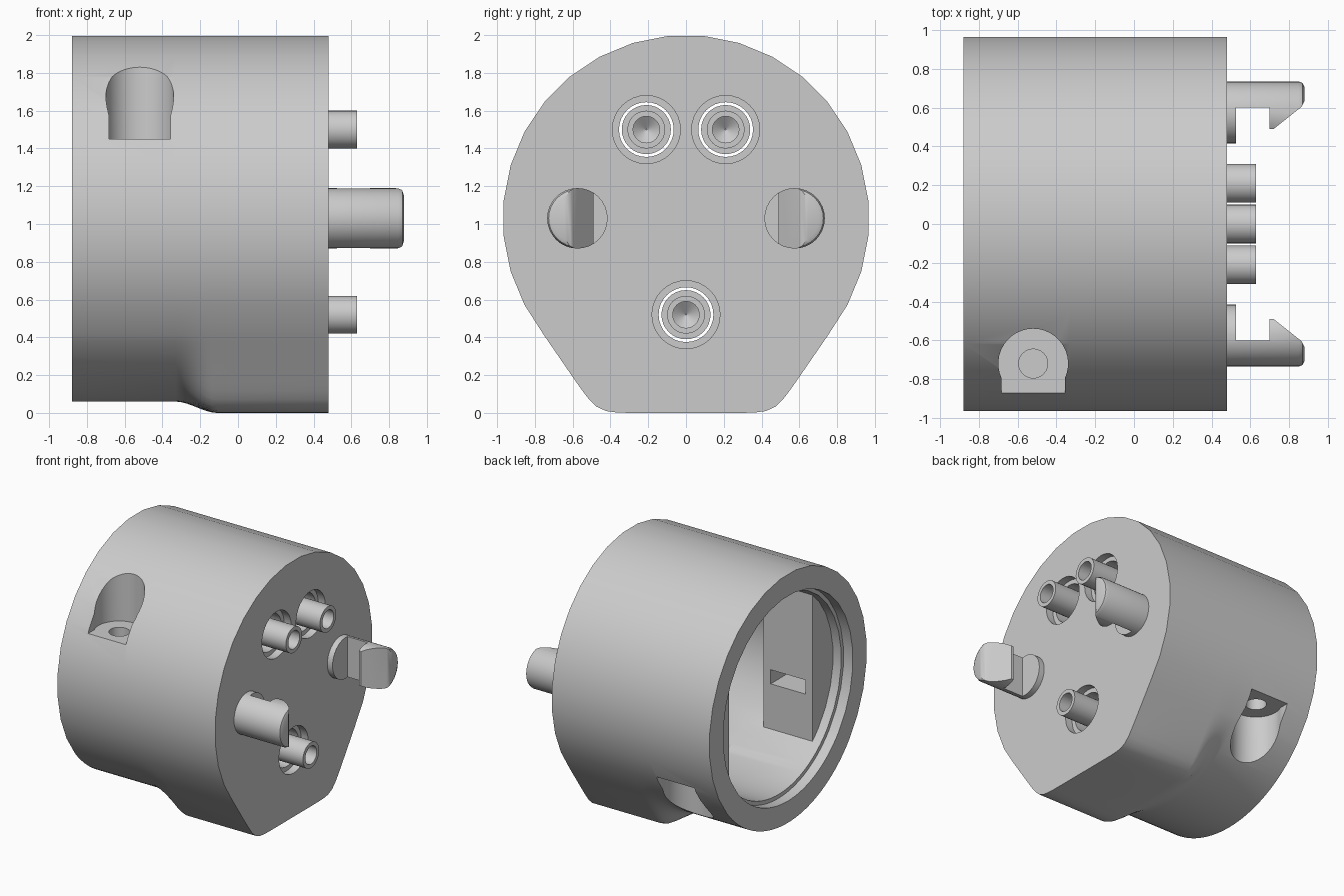
import bpy, bmesh
from math import sin, cos, pi, radians
from mathutils import Matrix

if "Cube" in bpy.data.objects:
    bpy.data.objects.remove(bpy.data.objects["Cube"], do_unlink=True)

GREY = (0.6, 0.6, 0.6, 1)
grey = bpy.data.materials.new("light grey plastic")
grey.use_nodes = True
grey.diffuse_color = GREY
grey.node_tree.nodes["Principled BSDF"].inputs["Base Color"].default_value = GREY

R, AXIS = 0.97, 1.03          # body radius and height of its axis
SLOPE = radians(34.5)         # direction of the sloping key sides
HALF_TURN = Matrix.Translation((0, 0, AXIS)) @ Matrix.Rotation(pi, 4, "X") @ Matrix.Translation((0, 0, -AXIS))

# Coarse angles on the round part, finer ones around the key
ANGLES = [radians(-33.75 + 11.25 * (i + 0.5)) for i in range(-1, 23)]
ANGLES += [ANGLES[-1] + (2 * pi - ANGLES[-1] + ANGLES[0]) * i / 36 for i in range(1, 36)]


def key_radius(a):
    """Radius of the keyed outline: a circle with sloping sides and a flat base."""
    drop = abs((a + pi / 2 + pi) % (2 * pi) - pi)      # angle away from straight down
    if drop > pi / 2 - SLOPE:
        return R
    base = AXIS / cos(drop)
    side = R / cos(pi / 2 - SLOPE - drop)
    return max(R, (base ** -30 + side ** -30) ** (-1 / 30))


def outline(x, key, inset=0):
    """Cross-section ring; key blends from round (0) to keyed (1)."""
    ring = []
    for a in ANGLES:
        r = R + (key_radius(a) - R) * key - inset
        ring.append((x, r * cos(a), AXIS + r * sin(a)))
    return ring


def circle(x, r, y, z, n=32):
    return [(x, y + r * cos(2 * pi * i / n), z + r * sin(2 * pi * i / n)) for i in range(n)]


def loft(name, rings):
    """Skin a row of equal rings and cap both ends."""
    bm = bmesh.new()
    rows = [[bm.verts.new(p) for p in ring] for ring in rings]
    n = len(rows[0])
    for a, b in zip(rows, rows[1:]):
        for i in range(n):
            bm.faces.new((a[i], a[(i + 1) % n], b[(i + 1) % n], b[i]))
    bm.faces.new(rows[0])
    bm.faces.new(rows[-1])
    bmesh.ops.recalc_face_normals(bm, faces=bm.faces)
    mesh = bpy.data.meshes.new(name)
    bm.to_mesh(mesh)
    bm.free()
    mesh.materials.append(grey)
    obj = bpy.data.objects.new(name, mesh)
    bpy.context.collection.objects.link(obj)
    return obj


def prism(name, points, z0, z1):
    return loft(name, [[(x, y, z) for x, y in points] for z in (z0, z1)])


def box(name, x0, x1, y0, y1, z0, z1):
    return prism(name, [(x0, y0), (x1, y0), (x1, y1), (x0, y1)], z0, z1)


def lathe(name, profile, y, z):
    return loft(name, [circle(x, r, y, z) for x, r in profile])


def activate(obj):
    bpy.ops.object.select_all(action="DESELECT")
    obj.select_set(True)
    bpy.context.view_layer.objects.active = obj


def combine(obj, tool, operation="DIFFERENCE"):
    tool.hide_render = True
    mod = obj.modifiers.new("cut", "BOOLEAN")
    mod.operation, mod.solver, mod.object = operation, "EXACT", tool
    activate(obj)
    bpy.ops.object.modifier_apply(modifier=mod.name)
    bpy.data.objects.remove(tool, do_unlink=True)


def finish(obj):
    activate(obj)
    bpy.ops.object.shade_smooth_by_angle(angle=radians(32))


# Housing: round at the open end, flaring into the key
flare = [outline(-0.33 + 0.22 * i / 8, (i / 8) ** 2 * (3 - 2 * i / 8)) for i in range(9)]
housing = loft("housing", [outline(-0.88, 0)] + flare + [outline(0.4, 1)])

# Cavity with a stepped mouth, leaving a solid screw block on each side
cavity = loft("cavity_cutter", [
    outline(-1, 0, 0.17), outline(-0.8, 0, 0.17), outline(-0.8, 0, 0.2),
    outline(-0.15, 0, 0.2), outline(0.05, 1, 0.2), outline(0.5, 1, 0.2)])
for turn in (Matrix(), HALF_TURN):
    block = box("screw_block", -0.73, -0.31, -1.2, -0.515, 0.1, 1.96)
    block.data.transform(turn)
    combine(cavity, block)
combine(housing, cavity)

# Screw pockets, screw holes and nut slots, repeated by a half turn
SX, SY = -0.52, -0.72
arc = [radians(-25 + 230 * i / 24) for i in range(25)]
pocket_shape = [(SX - 0.165, -1.2), (SX + 0.165, -1.2)]
pocket_shape += [(SX + 0.18 * cos(a), SY + 0.18 * sin(a)) for a in arc]
hole_shape = [(SX + 0.075 * cos(pi * i / 12), SY + 0.075 * sin(pi * i / 12)) for i in range(24)]
for turn in (Matrix(), HALF_TURN):
    for cutter in (prism("pocket_cutter", pocket_shape, 1.45, 2.2),
                   prism("screw_hole_cutter", hole_shape, 0.85, 1.5),
                   box("nut_slot_cutter", SX - 0.15, SX + 0.15, -0.85, -0.4, 0.81, 0.92)):
        cutter.data.transform(turn)
        combine(housing, cutter)
finish(housing)

# Front plate with a plug that sits inside the housing
plate = loft("front_plate", [outline(0.3, 1, 0.205), outline(0.4, 1, 0.205),
                             outline(0.4, 1), outline(0.48, 1)])

# Hollow contact pins standing free in stepped holes
for i, (y, z) in enumerate([(-0.21, 1.5), (0.21, 1.5), (0, 0.52)], 1):
    combine(plate, lathe("pin_hole_cutter", [(0.2, 0.145), (0.42, 0.145), (0.42, 0.18), (0.6, 0.18)], y, z))
    pin = lathe(f"contact_pin_{i}", [
        (0.15, 0.1), (0.2, 0.1), (0.2, 0.13), (0.3, 0.13), (0.3, 0.1),
        (0.63, 0.1), (0.63, 0.07), (0.45, 0.07), (0.4, 0.003)], y, z)
    finish(pin)
finish(plate)

# Hooked clips: a round bar trimmed to the hook outline
hook = [(0.32, 0.8), (0.32, 0.3), (0.525, 0.3), (0.525, 0.6), (0.7, 0.6), (0.7, 0.49),
        (0.72, 0.49), (0.865, 0.605), (0.88, 0.635), (0.88, 0.8)]
for side, name in ((1, "back_clip"), (-1, "front_clip")):
    clip = lathe(name, [(0.3, 0.16), (0.85, 0.16), (0.87, 0.152), (0.88, 0.13)], side * 0.575, AXIS)
    combine(clip, prism("hook_outline", [(x, side * y) for x, y in hook], 0.7, 1.4), "INTERSECT")
    finish(clip)
